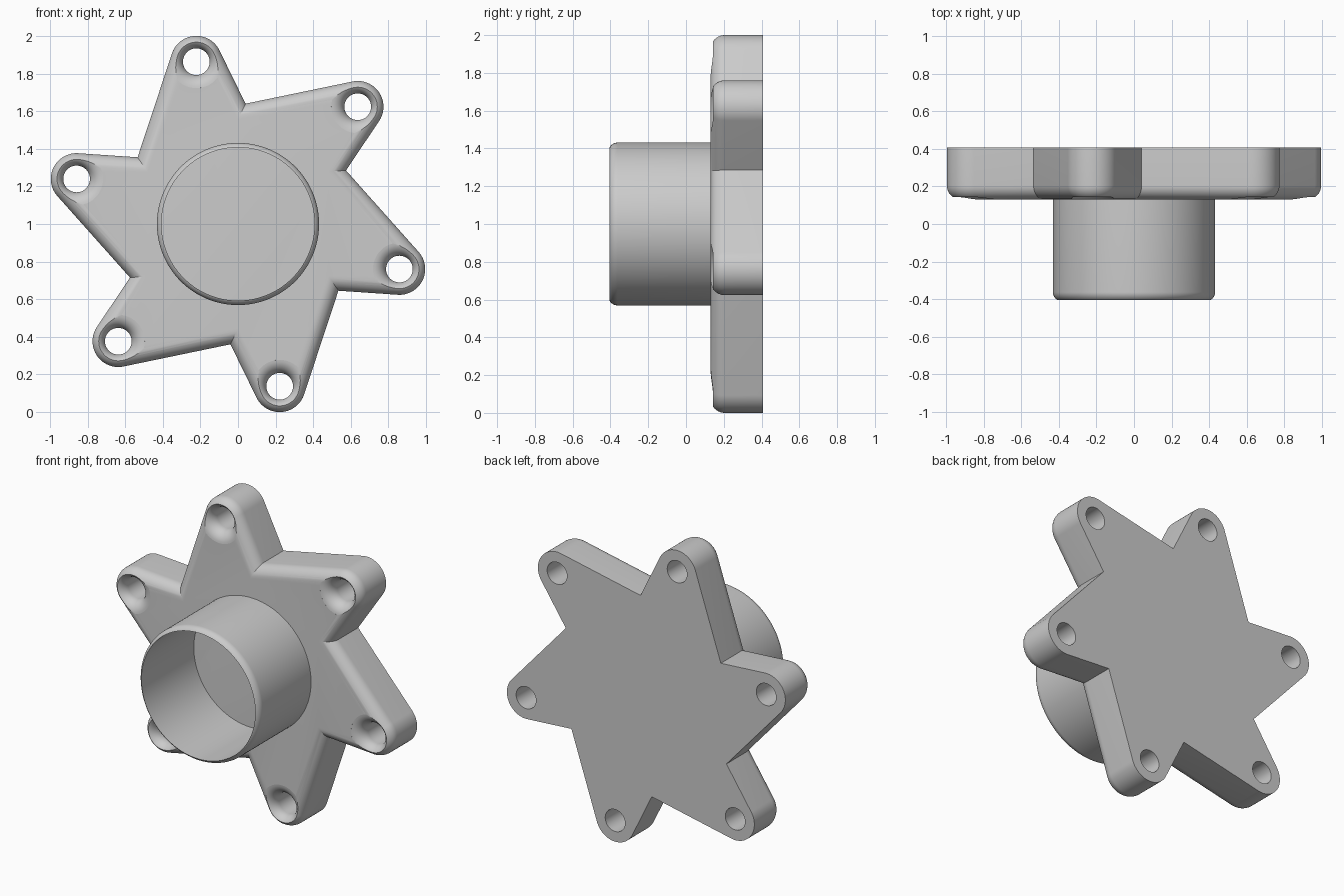
import bpy, bmesh
from math import pi, sin, cos, acos, atan2, radians, sqrt

if "Cube" in bpy.data.objects:
    bpy.data.objects.remove(bpy.data.objects["Cube"])

CZ = 1.0                      # height of the hub axis
FRONT, BACK = 0.13, 0.407     # plate faces along y
HUB_END = -0.407
TIP_R, TIP_DIST = 0.137, 0.891
NOTCH_R, HOLE_R, FILLET = 0.641, 0.071, 0.075
ARMS = [radians(44.4 + 60 * k) for k in range(6)]


def polar(r, a):
    return r * cos(a), r * sin(a)


def finish(bm, name):
    bmesh.ops.recalc_face_normals(bm, faces=bm.faces)
    me = bpy.data.meshes.new(name)
    bm.to_mesh(me)
    bm.free()
    ob = bpy.data.objects.new(name, me)
    bpy.context.collection.objects.link(ob)
    return ob


def bridge(bm, a, b):
    n = len(a)
    for i in range(n):
        bm.faces.new((a[i], a[(i + 1) % n], b[(i + 1) % n], b[i]))


def outline(d):
    """Star outline moved inwards by d: tip arcs, tangent sides, notches."""
    arms = []
    for a in ARMS:
        c = polar(TIP_DIST, a)
        v1, v2 = polar(NOTCH_R, a - radians(18)), polar(NOTCH_R, a + radians(42))
        spans = []
        for v, s in ((v1, 1), (v2, -1)):
            dx, dz = v[0] - c[0], v[1] - c[1]
            spans.append(atan2(dz, dx) + s * acos(TIP_R / sqrt(dx * dx + dz * dz)))
        start, end = spans
        arms.append((c, v2, start, start + (end - start) % (2 * pi)))
    pts = []
    for i, (c, v, s, e) in enumerate(arms):
        for k in range(33):
            n = polar(TIP_R - d, s + (e - s) * k / 32)
            pts.append((c[0] + n[0], c[1] + n[1]))
        n1, n2 = polar(1, e), polar(1, arms[(i + 1) % 6][2])
        f = d / (1 + n1[0] * n2[0] + n1[1] * n2[1])
        pts.append((v[0] - f * (n1[0] + n2[0]), v[1] - f * (n1[1] + n2[1])))
    return pts


def lathe(bm, profile, cx, cz, seg, caps=False):
    """Revolve (radius, y) points about an axis along y."""
    rings = [[bm.verts.new((cx + r * cos(2 * pi * k / seg), y,
                            cz + r * sin(2 * pi * k / seg))) for k in range(seg)]
             for r, y in profile]
    for a, b in zip(rings, rings[1:]):
        bridge(bm, a, b)
    if caps:
        bm.faces.new(rings[0])
        bm.faces.new(rings[-1])
    else:
        bridge(bm, rings[-1], rings[0])


# Star plate with rounded front edge
bm = bmesh.new()
levels = [(0, BACK)]
for k in range(11):
    t = k / 10 * pi / 2
    levels.append((FILLET * (1 - cos(t)), FRONT + FILLET * (1 - sin(t))))
rings = [[bm.verts.new((x, y, CZ + z)) for x, z in outline(d)] for d, y in levels]
for a, b in zip(rings, rings[1:]):
    bridge(bm, a, b)
bm.faces.new(rings[0])
bm.faces.new(rings[-1])
plate = finish(bm, "star_plate")

# Cutter for the bolt holes with flared mouths
bm = bmesh.new()
profile = [(HOLE_R, BACK + 0.1)]
for k in range(11):
    t = k / 10 * radians(86)
    profile.append((HOLE_R + FILLET * (1 - cos(t)), FRONT + FILLET * (1 - sin(t))))
profile.append((profile[-1][0] + 0.005, FRONT - 0.05))
for a in ARMS:
    x, z = polar(TIP_DIST, a)
    lathe(bm, profile, x, CZ + z, 48, caps=True)
cutter = finish(bm, "hole_cutter")
cutter.hide_render = True

mod = plate.modifiers.new("holes", 'BOOLEAN')
mod.operation = 'DIFFERENCE'
mod.solver = 'EXACT'
mod.object = cutter
bpy.context.view_layer.objects.active = plate
bpy.ops.object.modifier_apply(modifier="holes")
bpy.data.objects.remove(cutter)

# Hollow hub with a rounded outer rim
bm = bmesh.new()
OUT, INN, RIM = 0.431, 0.407, 0.05
profile = [(INN, FRONT + 0.005), (OUT, FRONT + 0.005)]
for k in range(9):
    t = k / 8 * acos(1 - 1 + (RIM - (OUT - INN)) / RIM)
    t = k / 8 * acos((RIM - (OUT - INN)) / RIM)
    profile.append((OUT - RIM * (1 - cos(t)), HUB_END + RIM * (1 - sin(t)) - 0.005))
lathe(bm, profile, 0, CZ, 128)
hub = finish(bm, "hub_tube")

for ob in (plate, hub):
    bpy.ops.object.select_all(action='DESELECT')
    ob.select_set(True)
    bpy.context.view_layer.objects.active = ob
    bpy.ops.object.shade_smooth_by_angle(angle=radians(25))
